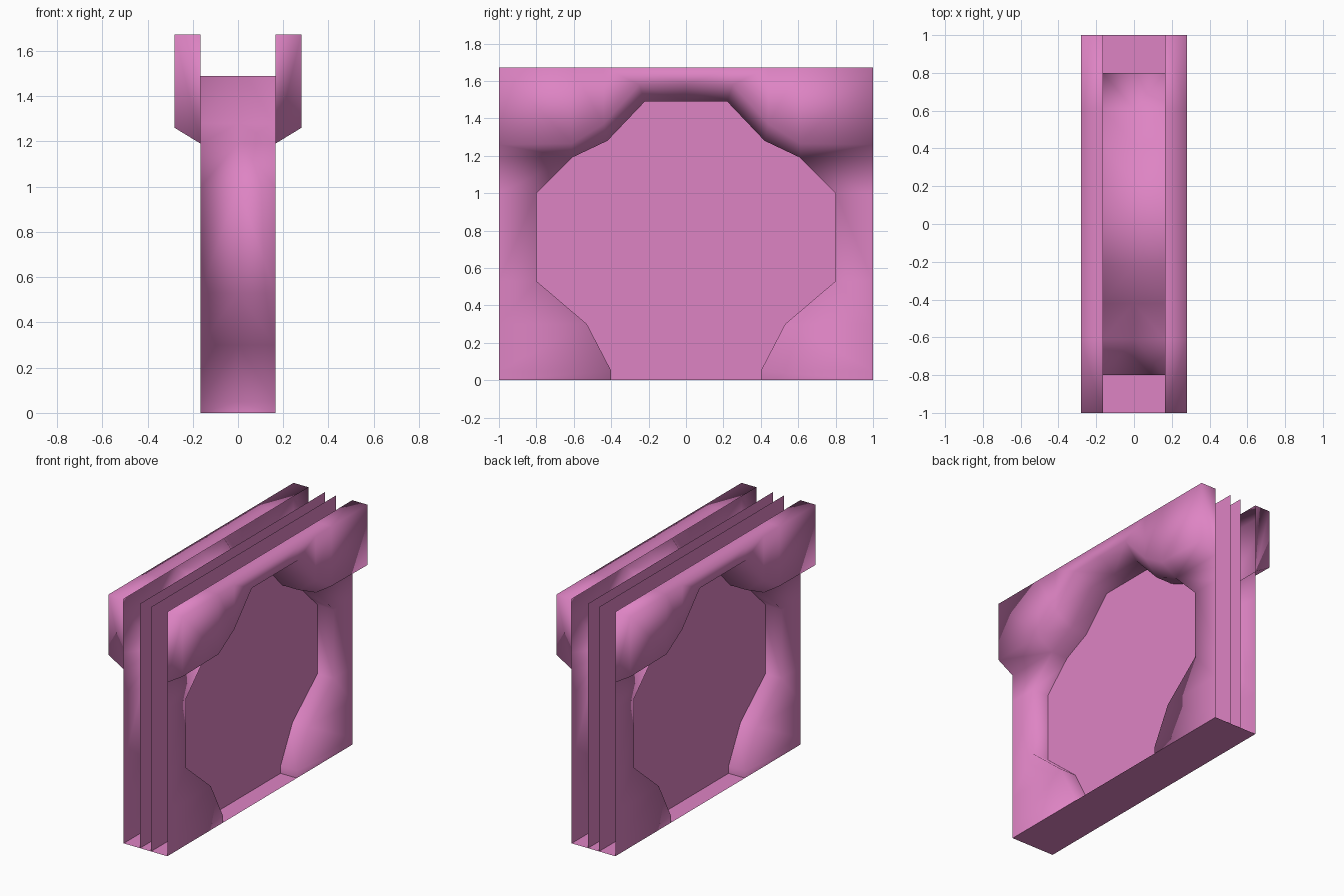
import bpy
import bmesh
from mathutils import Vector

if "Cube" in bpy.data.objects:
    bpy.data.objects.remove(bpy.data.objects["Cube"], do_unlink=True)

WALL, BULGE, TOP = 0.165, 0.28, 1.673

pink = bpy.data.materials.new("pink")
pink.use_nodes = True
pink.diffuse_color = (0.73, 0.23, 0.55, 1)
pink.node_tree.nodes["Principled BSDF"].inputs["Base Color"].default_value = pink.diffuse_color


def add_object(name, bm):
    mesh = bpy.data.meshes.new(name)
    bm.to_mesh(mesh)
    bm.free()
    mesh.materials.append(pink)
    obj = bpy.data.objects.new(name, mesh)
    bpy.context.collection.objects.link(obj)
    return obj


def at(x, path):
    return [Vector((x, y, z)) for y, z in path]


def strip(bm, first, second, toward):
    """Quads between two paths, turned to face a direction."""
    for i in range(len(first) - 1):
        corners = [first[i], first[i + 1], second[i + 1], second[i]]
        face = bm.faces.new([bm.verts.new(c) for c in corners])
        face.normal_update()
        if face.normal.dot(toward) < 0:
            face.normal_flip()


# Outline of the side opening, from the top centre down to the floor
opening = [(0, 1.49), (0.22, 1.49), (0.42, 1.28), (0.61, 1.19), (0.8, 1.0),
           (0.8, 0.53), (0.53, 0.3), (0.4, 0.05), (0.4, 0)]
base = opening[:4] + [(1, 1.19)]
ridge = [(0, 1.58), (0.25, 1.58), (0.44, 1.37), (0.61, 1.265), (1, 1.26)]
crown = [(y, TOP) for y, z in ridge]
side = [(1, z) for y, z in opening[3:]]

# Outer shell: one quarter, mirrored across the width and the length
bm = bmesh.new()
strip(bm, at(WALL, opening[3:]), at(WALL, side), Vector((1, 0, 0)))
strip(bm, at(WALL, base), at(BULGE, ridge), Vector((0.5, 0, -1)))
strip(bm, at(BULGE, ridge), at(BULGE, crown), Vector((1, 0, 0)))
strip(bm, at(BULGE, crown), at(WALL, crown), Vector((0, 0, 1)))
strip(bm, at(WALL, [base[-1], crown[-1]]), at(BULGE, [ridge[-1], crown[-1]]),
      Vector((0, 1, 0)))

# Rim joining the two side openings
for a, b in zip(opening, opening[1:]):
    middle = Vector((0, (a[0] + b[0]) / 2, (a[1] + b[1]) / 2))
    strip(bm, at(0, [a, b]), at(WALL, [a, b]), Vector((0, 0, 0.75)) - middle)
bmesh.ops.remove_doubles(bm, verts=bm.verts, dist=0.0005)
for face in bm.faces:
    face.smooth = True
shell = add_object("outer_shell", bm)
mirror = shell.modifiers.new("Mirror", "MIRROR")
mirror.use_axis = (True, True, False)


def sheet(name, corners, toward):
    bm = bmesh.new()
    strip(bm, [Vector(c) for c in corners[:2]], [Vector(c) for c in corners[2:]], toward)
    return add_object(name, bm)


# Floor and the two thin inner sheets
sheet("floor", [(-WALL, -1, 0), (WALL, -1, 0), (-WALL, 1, 0), (WALL, 1, 0)],
      Vector((0, 0, -1)))
for name, x in (("left_inner_sheet", 0.042), ("right_inner_sheet", -0.042)):
    sheet(name, [(x, -1, 0), (x, 1, 0), (x, -1, TOP), (x, 1, TOP)], Vector((x, 0, 0)))
